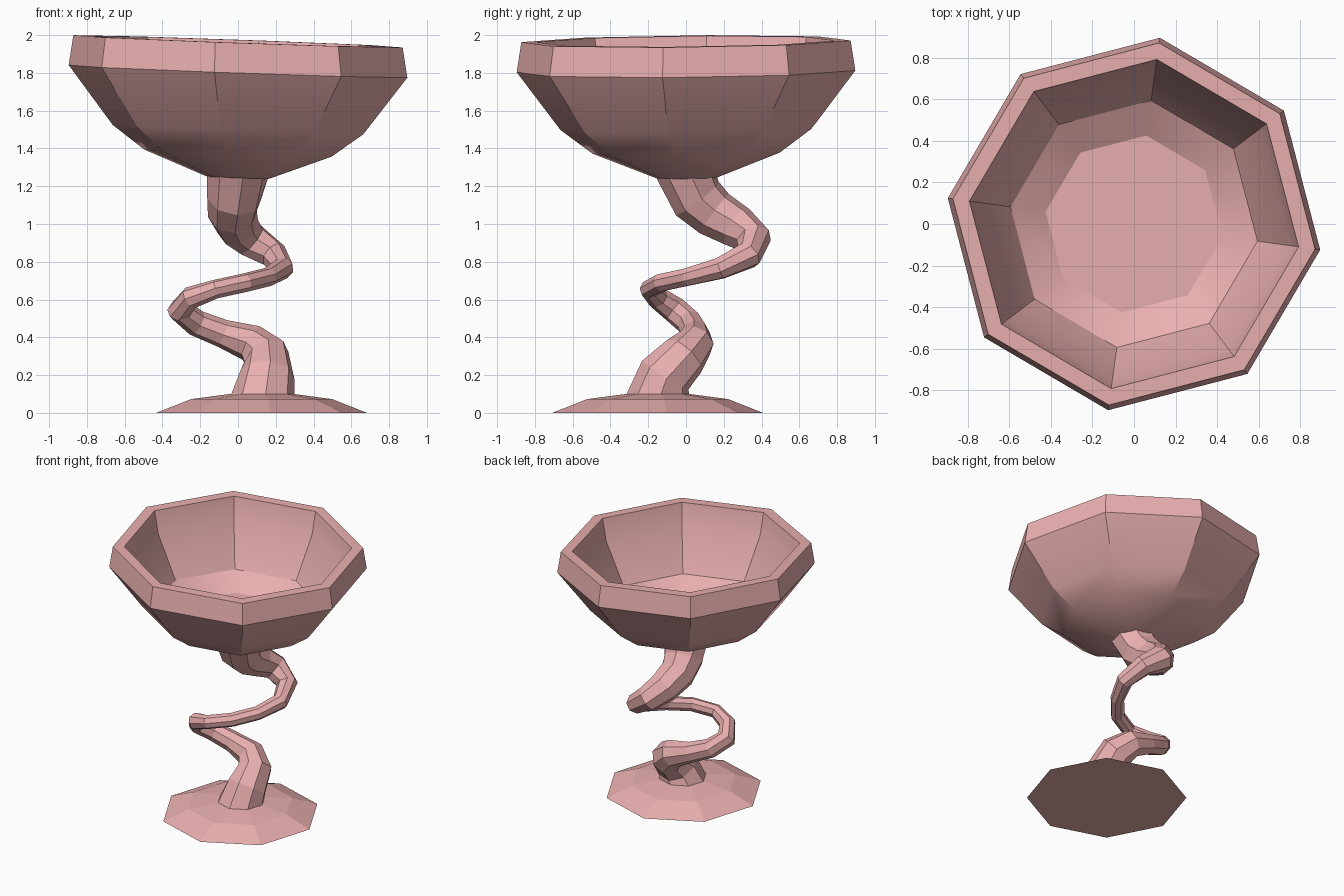
import bpy, bmesh, math
from mathutils import Vector

if "Cube" in bpy.data.objects:
    bpy.data.objects.remove(bpy.data.objects["Cube"])

SIDES = 8
mat = bpy.data.materials.new("pink")
mat.diffuse_color = (0.82, 0.43, 0.43, 1)
mat.use_nodes = True
mat.node_tree.nodes["Principled BSDF"].inputs["Base Color"].default_value = mat.diffuse_color


def skin(name, rings, smooth=None):
    """Bridge a list of closed vertex rings and cap both ends."""
    bm = bmesh.new()
    vs = [[bm.verts.new(p) for p in r] for r in rings]
    for a, b in zip(vs, vs[1:]):
        for i in range(SIDES):
            j = (i + 1) % SIDES
            bm.faces.new((a[i], a[j], b[j], b[i]))
    bm.faces.new(vs[0][::-1])
    bm.faces.new(vs[-1])
    bmesh.ops.recalc_face_normals(bm, faces=bm.faces)
    me = bpy.data.meshes.new(name)
    bm.to_mesh(me)
    bm.free()
    me.materials.append(mat)
    ob = bpy.data.objects.new(name, me)
    bpy.context.collection.objects.link(ob)
    if smooth:
        bpy.context.view_layer.objects.active = ob
        ob.select_set(True)
        bpy.ops.object.shade_smooth_by_angle(angle=math.radians(smooth))
        ob.select_set(False)
    return ob


def flat_ring(r, z, cx=0, cy=0, turn=0, tilt=(0, 0)):
    pts = []
    for i in range(SIDES):
        a = math.radians(turn + 360 / SIDES * i)
        x, y = r * math.cos(a), r * math.sin(a)
        pts.append(Vector((cx + x, cy + y, z + tilt[0] * x + tilt[1] * y)))
    return pts


# Foot: low stepped octagon, off centre
skin("foot", [flat_ring(r, z, 0.125, -0.15, 5)
              for r, z in ((0.56, 0), (0.375, 0.073), (0.17, 0.1))])

# Bowl: outer wall, lip, then inner wall, slightly tilted
bowl = [(0.165, 1.245), (0.50, 1.375), (0.67, 1.50), (0.905, 1.808), (0.88, 1.967),
        (0.80, 1.967), (0.765, 1.80), (0.60, 1.50), (0.43, 1.40)]
skin("bowl", [flat_ring(r, z, 0, 0, -7.9, (-0.036, 0.01)) for r, z in bowl], 25)

# Stem: twisting tube (x, y, z, radius), thin in the middle
path = [(0.13, -0.15, 0.09, 0.17), (0.155, -0.11, 0.20, 0.145), (0.15, -0.01, 0.30, 0.125),
        (0.07, 0.05, 0.37, 0.10), (-0.08, 0.05, 0.42, 0.075), (-0.22, 0.02, 0.475, 0.07),
        (-0.305, -0.06, 0.545, 0.07), (-0.25, -0.15, 0.61, 0.06), (-0.12, -0.195, 0.655, 0.05),
        (0.04, -0.13, 0.69, 0.05), (0.16, 0.01, 0.72, 0.05), (0.235, 0.18, 0.765, 0.06),
        (0.19, 0.33, 0.835, 0.075), (0.07, 0.36, 0.915, 0.095), (0.0, 0.27, 0.985, 0.115),
        (-0.03, 0.15, 1.055, 0.13), (-0.02, 0.06, 1.135, 0.145), (0.0, 0.0, 1.255, 0.165)]
pts = [Vector(p[:3]) for p in path]
up = Vector((0, 0, 1))
tan = [up]
for i in range(1, len(pts) - 1):
    tan.append(((pts[i + 1] - pts[i]).normalized() + (pts[i] - pts[i - 1]).normalized()).normalized())
tan.append(up)

rings = []
side = Vector((math.cos(math.radians(5)), math.sin(math.radians(5)), 0))
for i, (p, t) in enumerate(zip(pts, tan)):
    if i:
        side = tan[i - 1].rotation_difference(t) @ side
    side = (side - t * side.dot(t)).normalized()
    other = t.cross(side)
    ring = []
    for k in range(SIDES):
        a = 2 * math.pi * k / SIDES
        ring.append(p + (side * math.cos(a) + other * math.sin(a)) * path[i][3])
    rings.append(ring)
skin("stem", rings)
